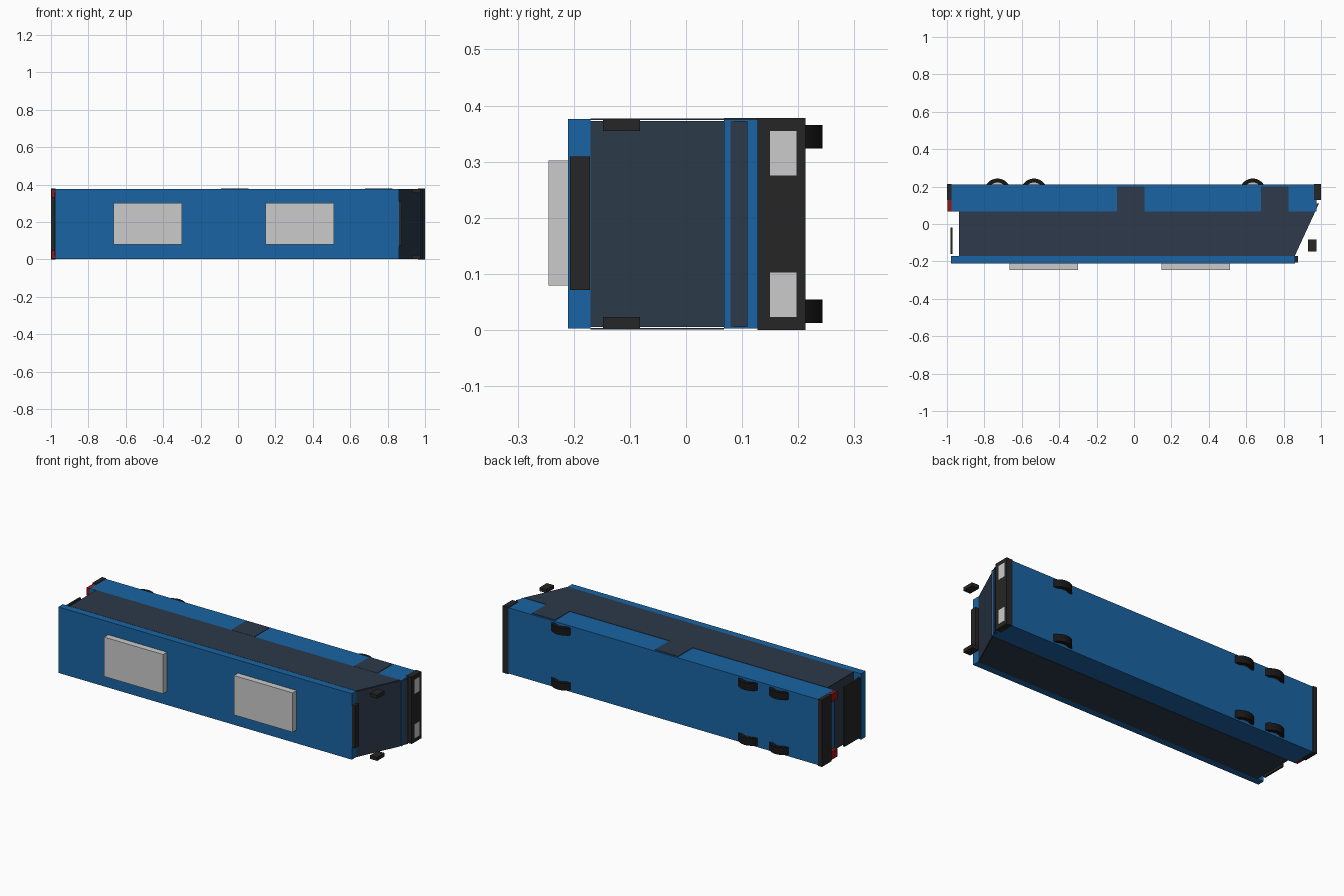
import bpy, bmesh, math
from mathutils import Matrix

cube = bpy.data.objects.get("Cube")
if cube:
    bpy.data.objects.remove(cube, do_unlink=True)

WIDTH = 0.378  # the bus lies on its side, so its width runs along z


def material(name, r, g, b):
    m = bpy.data.materials.new(name)
    m.use_nodes = True
    m.diffuse_color = (r, g, b, 1)
    m.node_tree.nodes["Principled BSDF"].inputs["Base Color"].default_value = (r, g, b, 1)
    return m


BLUE = material("blue_paint", 0.01, 0.127, 0.36)
GLASS = material("tinted_glass", 0.026, 0.042, 0.069)
BLACK = material("black_plastic", 0.019, 0.019, 0.019)
TYRE = material("rubber", 0.008, 0.008, 0.008)
GREY = material("light_grey", 0.62, 0.62, 0.65)
RED = material("red_lens", 0.3, 0.008, 0.008)


def finish(name, bm, mat):
    bmesh.ops.recalc_face_normals(bm, faces=bm.faces)
    mesh = bpy.data.meshes.new(name)
    bm.to_mesh(mesh)
    bm.free()
    mesh.materials.append(mat)
    obj = bpy.data.objects.new(name, mesh)
    bpy.context.collection.objects.link(obj)
    return obj


def prism(name, outline, z, mat):
    """Extrude an outline in the xy plane between two heights."""
    bm = bmesh.new()
    face = bm.faces.new([bm.verts.new((x, y, z[0])) for x, y in outline])
    top = bmesh.ops.extrude_face_region(bm, geom=[face])["geom"]
    verts = [v for v in top if isinstance(v, bmesh.types.BMVert)]
    bmesh.ops.translate(bm, verts=verts, vec=(0, 0, z[1] - z[0]))
    return finish(name, bm, mat)


def box(name, x, y, z, mat):
    corners = [(x[0], y[0]), (x[1], y[0]), (x[1], y[1]), (x[0], y[1])]
    return prism(name, corners, z, mat)


def sides(z):
    """Give a z range on the upper side and its mirror on the lower side."""
    return (("right", z), ("left", (WIDTH - z[1], WIDTH - z[0])))


def wheel(name, x, z):
    """Open tyre ring with a recessed hub disc."""
    y, outer, inner, segments = 0.172, 0.071, 0.05, 32
    bm = bmesh.new()
    rings = []
    for r, h in ((outer, z[0]), (outer, z[1]), (inner, z[1]), (inner, z[0])):
        angles = [math.tau * i / segments for i in range(segments)]
        rings.append([bm.verts.new((x + r * math.cos(a), y + r * math.sin(a), h)) for a in angles])
    for k in range(4):
        a, b = rings[k], rings[(k + 1) % 4]
        for i in range(segments):
            j = (i + 1) % segments
            bm.faces.new((a[i], a[j], b[j], b[i]))
    tyre = finish(name + "_tyre", bm, TYRE)
    bm = bmesh.new()
    bmesh.ops.create_cone(bm, cap_ends=True, segments=segments, radius1=inner, radius2=inner,
                          depth=0.03, matrix=Matrix.Translation((x, y, sum(z) / 2)))
    hub = finish(name + "_hub", bm, GREY)
    for obj in (tyre, hub):
        bpy.context.view_layer.objects.active = obj
        obj.select_set(True)
        bpy.ops.object.shade_smooth_by_angle(angle=math.radians(35))
        obj.select_set(False)


# Painted body and roof
box("lower_body", (-0.977, 0.975), (0.068, 0.21), (0.003, 0.375), BLUE)
box("roof", (-0.978, 0.86), (-0.21, -0.17), (0.003, 0.376), BLUE)

# Glass cabin with raked windscreen, and thin side windows
prism("cabin_glass", [(-0.93, -0.17), (0.86, -0.17), (0.989, 0.11), (-0.93, 0.11)],
      (0.005, 0.373), GLASS)
for side, z in sides((0.374, 0.377)):
    prism(side + "_side_windows", [(-0.935, -0.17), (0.858, -0.17), (0.967, 0.068), (-0.935, 0.068)],
          z, GLASS)

# Passenger doors, on one side only
for name, x in (("middle", -0.0175), ("front", 0.7525)):
    box(name + "_door", (x - 0.0725, x + 0.0725), (0.068, 0.2), (0.37, 0.378), GLASS)

# Bumpers and destination signs
box("front_bumper", (0.963, 0.999), (0.127, 0.213), (0, WIDTH), BLACK)
box("rear_bumper", (-1, -0.975), (0.127, 0.213), (0, WIDTH), BLACK)
box("front_sign", (0.85, 0.878), (-0.207, -0.171), (0.071, 0.309), BLACK)
box("rear_sign", (-0.98, -0.97), (-0.16, -0.02), (0.02, 0.358), BLACK)

# Lamps and mirrors
for side, z in sides((0.275, 0.355)):
    box(side + "_headlight", (0.98, 1.0), (0.15, 0.197), z, GREY)
for side, z in sides((0.33, 0.374)):
    box(side + "_tail_light", (-0.996, -0.975), (0.068, 0.127), z, RED)
for side, z in sides((0.355, 0.375)):
    box(side + "_mirror", (0.931, 0.975), (-0.148, -0.082), z, BLACK)

# Roof units
for name, x in (("rear", -0.4825), ("front", 0.33)):
    box(name + "_roof_unit", (x - 0.184, x + 0.184), (-0.245, -0.205), (0.079, 0.302), GREY)

# Wheels
for axle, x in (("rear", -0.73), ("middle", -0.535), ("front", 0.635)):
    for side, z in sides((0.324, 0.365)):
        wheel(axle + "_" + side, x, z)
